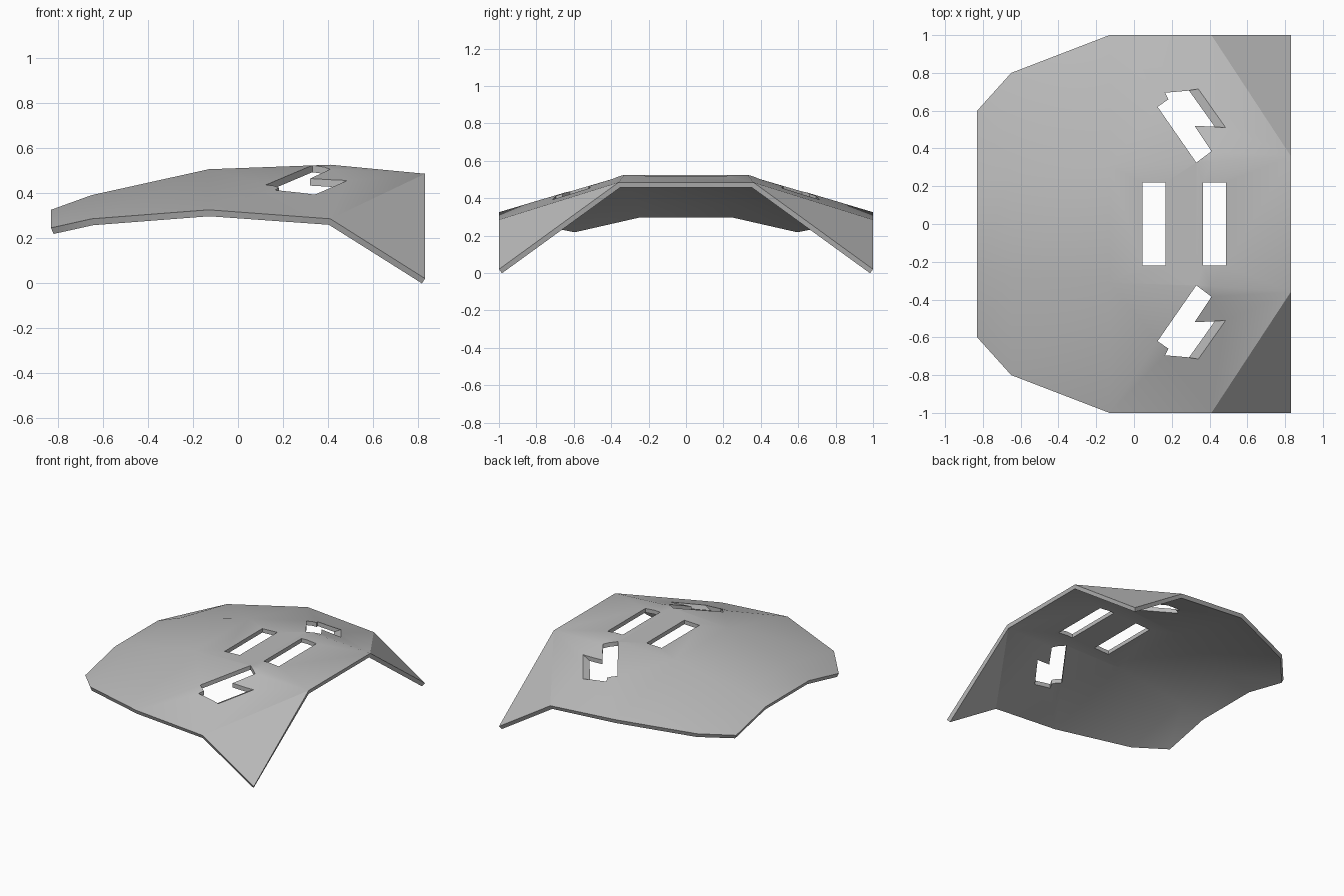
import bpy
import bmesh
from math import radians
from mathutils import Vector

if "Cube" in bpy.data.objects:
    bpy.data.objects.remove(bpy.data.objects["Cube"])

THICKNESS = 0.03

grey = bpy.data.materials.new("plain grey")
grey.use_nodes = True
colour = (0.5, 0.5, 0.5, 1)
grey.diffuse_color = colour
grey.node_tree.nodes["Principled BSDF"].inputs["Base Color"].default_value = colour


def make_object(name, bm):
    bmesh.ops.recalc_face_normals(bm, faces=bm.faces)
    mesh = bpy.data.meshes.new(name)
    bm.to_mesh(mesh)
    bm.free()
    obj = bpy.data.objects.new(name, mesh)
    bpy.context.collection.objects.link(obj)
    mesh.materials.append(grey)
    return obj


def prism(name, outline):
    """Vertical cutter through the whole panel."""
    bm = bmesh.new()
    face = bm.faces.new([bm.verts.new((x, y, 0)) for x, y in outline])
    up = bmesh.ops.extrude_face_region(bm, geom=[face])["geom"]
    bmesh.ops.translate(bm, vec=(0, 0, 1), verts=[v for v in up if isinstance(v, bmesh.types.BMVert)])
    return make_object(name, bm)


def slanted_wedge(name, edges):
    """Cutter that leans one wall of the side opening."""
    bm = bmesh.new()
    for top, bottom in edges:
        top, bottom = Vector(top), Vector(bottom)
        lean = (top - bottom) * 0.5
        high, low = top + lean, bottom - lean
        for point in (high, low, Vector((low.x, low.y, high.z))):
            bm.verts.new(point)
    bmesh.ops.convex_hull(bm, input=bm.verts[:])
    return make_object(name, bm)


# Folded panel: stations of x, crest (y, z) and outer rim (y, z)
stations = [
    (-0.83, (0.25, 0.325), (0.6, 0.245)),
    (-0.65, (0.26, 0.39), (0.8, 0.285)),
    (-0.13, (0.31, 0.505), (1.0, 0.325)),
    (0.41, (0.33, 0.525), (1.0, 0.285)),
    (0.83, (0.36, 0.485), (1.0, 0.02)),
]
bm = bmesh.new()
rows = []
for x, crest, rim in stations:
    rows.append([bm.verts.new((x, s * y, z))
                 for s, (y, z) in ((-1, rim), (-1, crest), (1, crest), (1, rim))])
for a, b in zip(rows, rows[1:]):
    bm.faces.new((a[1], b[1], b[2], a[2]))
    for rim, crest in ((0, 1), (3, 2)):
        bm.faces.new((a[rim], b[crest], a[crest]))
        bm.faces.new((a[rim], b[rim], b[crest]))
panel = make_object("folded_panel", bm)
if panel.data.polygons[0].normal.z < 0:
    panel.data.flip_normals()
bpy.context.view_layer.objects.active = panel
panel.select_set(True)
solid = panel.modifiers.new("thickness", "SOLIDIFY")
solid.thickness = THICKNESS
solid.offset = -1
bpy.ops.object.modifier_apply(modifier=solid.name)

# Two straight slots in the middle
cutters = []
for x0, x1 in ((0.045, 0.168), (0.365, 0.487)):
    cutters.append(prism("slot_cutter", [(x0, -0.22), (x1, -0.22), (x1, 0.22), (x0, 0.22)]))

# Stepped openings on both slopes
opening = [(0.125, 0.62), (0.33, 0.325), (0.41, 0.385), (0.32, 0.52),
           (0.425, 0.515), (0.28, 0.705), (0.165, 0.695), (0.182, 0.66)]
leaning = [((0.34, 0.715, 0.392), (0.28, 0.705, 0.362)),
           ((0.485, 0.51, 0.455), (0.425, 0.515, 0.425))]
for side in (-1, 1):
    cutters.append(prism("opening_cutter", [(x, side * y) for x, y in opening]))
    cutters.append(slanted_wedge("wedge_cutter", [
        [(x, side * y, z) for x, y, z in edge] for edge in leaning]))

for cutter in cutters:
    cutter.hide_render = True
    cut = panel.modifiers.new("cut", "BOOLEAN")
    cut.operation = "DIFFERENCE"
    cut.solver = "EXACT"
    cut.object = cutter
    bpy.ops.object.modifier_apply(modifier=cut.name)
    bpy.data.objects.remove(cutter)

# Soft folds, crisp rim and slot edges
bpy.ops.object.shade_smooth_by_angle(angle=radians(27))
